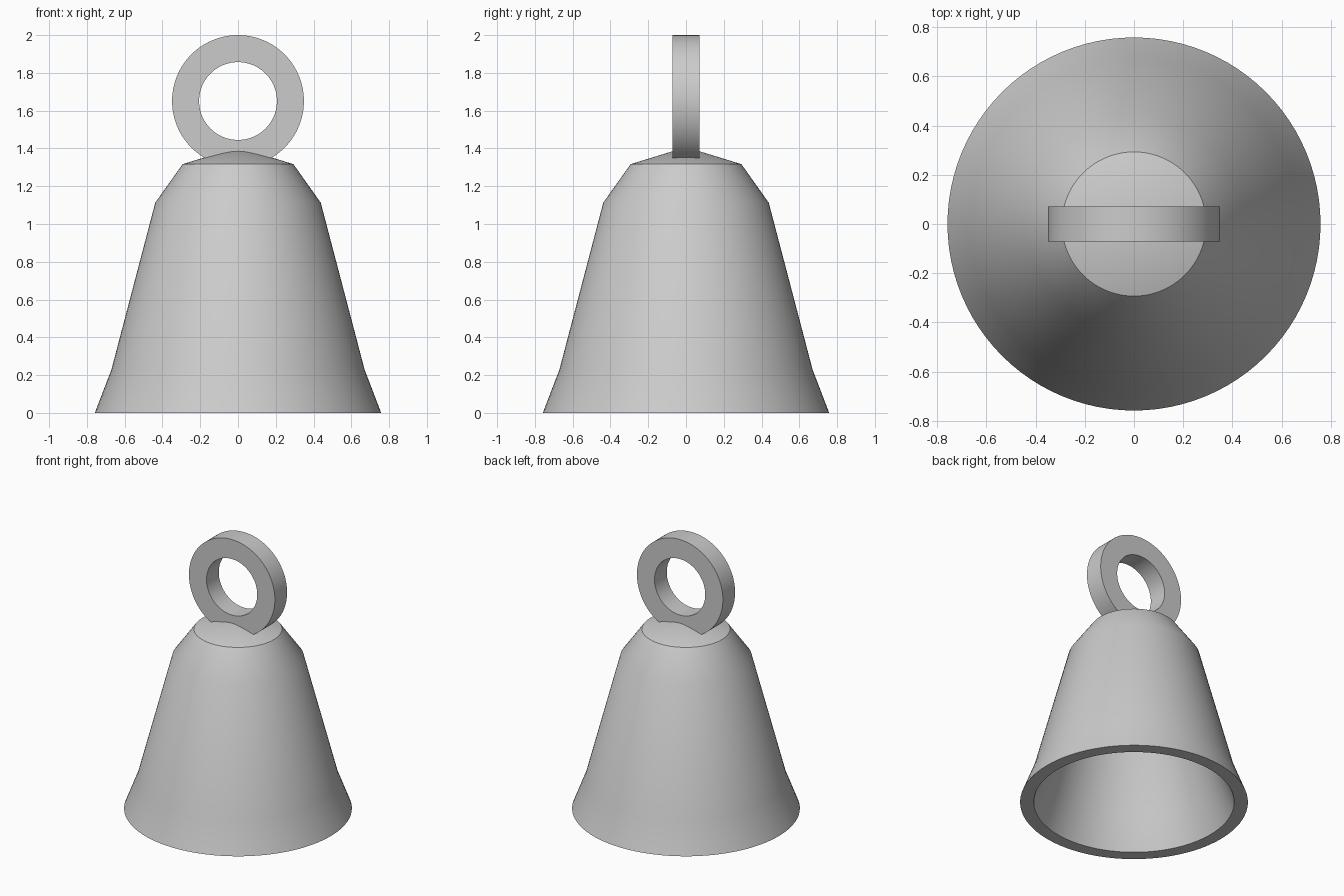
import bpy, bmesh, math

if "Cube" in bpy.data.objects:
    bpy.data.objects.remove(bpy.data.objects["Cube"], do_unlink=True)

metal = bpy.data.materials.new("grey_metal")
metal.use_nodes = True
grey = (0.6, 0.6, 0.6, 1)
metal.diffuse_color = grey
metal.node_tree.nodes["Principled BSDF"].inputs["Base Color"].default_value = grey


def lathe(name, profile, closed=False, segments=96):
    """Spin an (r, z) profile around the z axis."""
    bm = bmesh.new()
    verts = [bm.verts.new((r, 0, z)) for r, z in profile]
    edges = [bm.edges.new(pair) for pair in zip(verts, verts[1:])]
    if closed:
        edges.append(bm.edges.new((verts[-1], verts[0])))
    bmesh.ops.spin(bm, geom=verts + edges, cent=(0, 0, 0), axis=(0, 0, 1),
                   angle=math.tau, steps=segments)
    bmesh.ops.remove_doubles(bm, verts=bm.verts, dist=0.0001)
    bmesh.ops.recalc_face_normals(bm, faces=bm.faces)
    mesh = bpy.data.meshes.new(name)
    bm.to_mesh(mesh)
    bm.free()
    mesh.materials.append(metal)
    obj = bpy.data.objects.new(name, mesh)
    bpy.context.collection.objects.link(obj)
    bpy.ops.object.select_all(action="DESELECT")
    obj.select_set(True)
    bpy.context.view_layer.objects.active = obj
    bpy.ops.object.shade_smooth_by_angle(angle=math.radians(30))
    return obj


# Hollow bell: outer wall from crown to rim, then inner wall back up
outer = [(0, 1.407), (0.293, 1.317), (0.438, 1.113), (0.67, 0.23), (0.758, 0)]
inner = [(0.667, 0), (0.58, 0.22), (0.355, 1.08), (0.24, 1.235), (0, 1.3)]
lathe("bell_body", outer + inner)

# Flat-sided hanging ring, standing upright across the crown
half = 0.071
ring = lathe("hanging_ring", [(0.206, -half), (0.349, -half), (0.349, half), (0.206, half)],
             closed=True)
ring.rotation_euler.x = math.pi / 2
ring.location.z = 1.651
